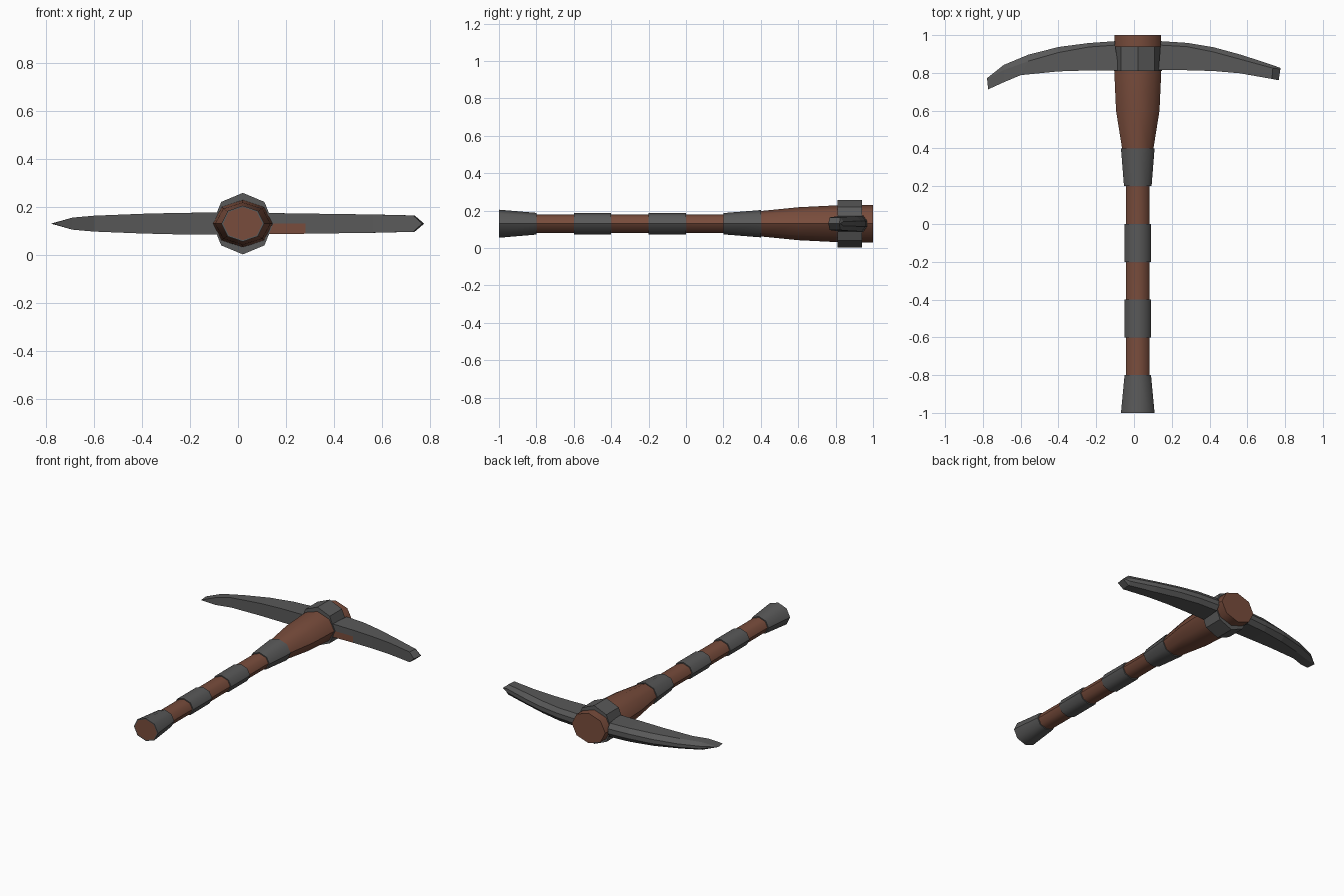
import bpy, bmesh, math

if "Cube" in bpy.data.objects:
    bpy.data.objects.remove(bpy.data.objects["Cube"])

CX, CZ = 0.02, 0.13  # handle axis


def material(name, rgb):
    m = bpy.data.materials.new(name)
    m.diffuse_color = (*rgb, 1)
    m.use_nodes = True
    m.node_tree.nodes["Principled BSDF"].inputs["Base Color"].default_value = m.diffuse_color
    return m


WOOD = material("brown wood", (0.19, 0.073, 0.045))
IRON = material("dark grey iron", (0.1, 0.1, 0.1))


def loft(name, rings, mats, caps=True, smooth=False):
    """Skin a list of point rings into one mesh."""
    bm = bmesh.new()
    vs = [[bm.verts.new(p) for p in ring] for ring in rings]
    n = len(vs[0])
    for a, b in zip(vs, vs[1:]):
        for i in range(n):
            j = (i + 1) % n
            bm.faces.new((a[i], a[j], b[j], b[i]))
    if caps:
        bm.faces.new(vs[0])
        bm.faces.new(vs[-1])
    bmesh.ops.remove_doubles(bm, verts=bm.verts, dist=0.0005)
    bmesh.ops.recalc_face_normals(bm, faces=bm.faces)
    me = bpy.data.meshes.new(name)
    bm.to_mesh(me)
    bm.free()
    ob = bpy.data.objects.new(name, me)
    bpy.context.collection.objects.link(ob)
    for m in mats:
        me.materials.append(m)
    if smooth:
        bpy.ops.object.select_all(action='DESELECT')
        ob.select_set(True)
        bpy.context.view_layer.objects.active = ob
        bpy.ops.object.shade_smooth_by_angle(angle=math.radians(50))
    return ob


def octagon(y, rx, rz):
    return [(CX + rx * math.cos(i * math.pi / 4), y, CZ + rz * math.sin(i * math.pi / 4))
            for i in range(8)]


# Wooden handle, flared at both ends
handle = [(-1, 0.082, 0.069), (-0.8, 0.063, 0.05), (0.2, 0.063, 0.05), (0.4, 0.083, 0.068),
          (0.6, 0.115, 0.088), (0.8, 0.124, 0.098), (1, 0.124, 0.1)]
loft("handle", [octagon(*p) for p in handle], [WOOD], smooth=True)

# Iron bands: y range, then x and z radius at each end
bands = [("pommel_band", -1, 0.089, 0.075, -0.8, 0.07, 0.058),
         ("lower_grip_band", -0.6, 0.07, 0.057, -0.4, 0.07, 0.057),
         ("upper_grip_band", -0.2, 0.07, 0.057, 0, 0.07, 0.057),
         ("neck_band", 0.2, 0.073, 0.057, 0.4, 0.089, 0.073)]
for name, y0, x0, z0, y1, x1, z1 in bands:
    t = 0.007
    prof = [(y0, x0 - t, z0 - t), (y0, x0, z0), (y1, x1, z1), (y1, x1 - t, z1 - t)]
    loft(name, [octagon(*p) for p in prof], [IRON], caps=False, smooth=True)

# Octagonal head collar
loft("head_collar", [octagon(y, 0.127, 0.128) for y in (0.81, 0.94)], [IRON])


def blade(name, stations):
    """Blade stations: x front, x back, y front, y ridge, y back, half height."""
    rings = []
    for xf, xb, yf, yr, yb, h in stations:
        rings.append([(xf, yf, CZ), (xf, yf, CZ + h), (xb, yr, CZ + h),
                      (xb, yb, CZ + h * 0.35), (xb, yb, CZ - h * 0.35),
                      (xb, yr, CZ - h), (xf, yf, CZ - h)])
    return loft(name, rings, [IRON, WOOD], caps=False)


# Curved blades, each tapering to a chisel edge
blade("left_blade", [
    (-0.08, -0.10, 0.814, 0.947, 0.968, 0.046), (-0.24, -0.24, 0.813, 0.937, 0.958, 0.045),
    (-0.40, -0.40, 0.808, 0.908, 0.937, 0.041), (-0.60, -0.56, 0.788, 0.862, 0.896, 0.033),
    (-0.69, -0.69, 0.75, 0.815, 0.842, 0.025), (-0.772, -0.778, 0.713, 0.77, 0.772, 0)])
right = blade("right_blade", [
    (0.13, 0.14, 0.814, 0.947, 0.968, 0.044), (0.28, 0.28, 0.814, 0.939, 0.959, 0.042),
    (0.42, 0.42, 0.81, 0.911, 0.936, 0.04), (0.56, 0.57, 0.798, 0.87, 0.895, 0.038),
    (0.73, 0.735, 0.768, 0.825, 0.841, 0.034), (0.766, 0.775, 0.761, 0.82, 0.826, 0)])

# Brown patch on the lower front of the right blade beside the collar
for f in right.data.polygons:
    c = f.center
    if c.x < 0.28 and c.y < 0.82 and c.z < CZ:
        f.material_index = 1
